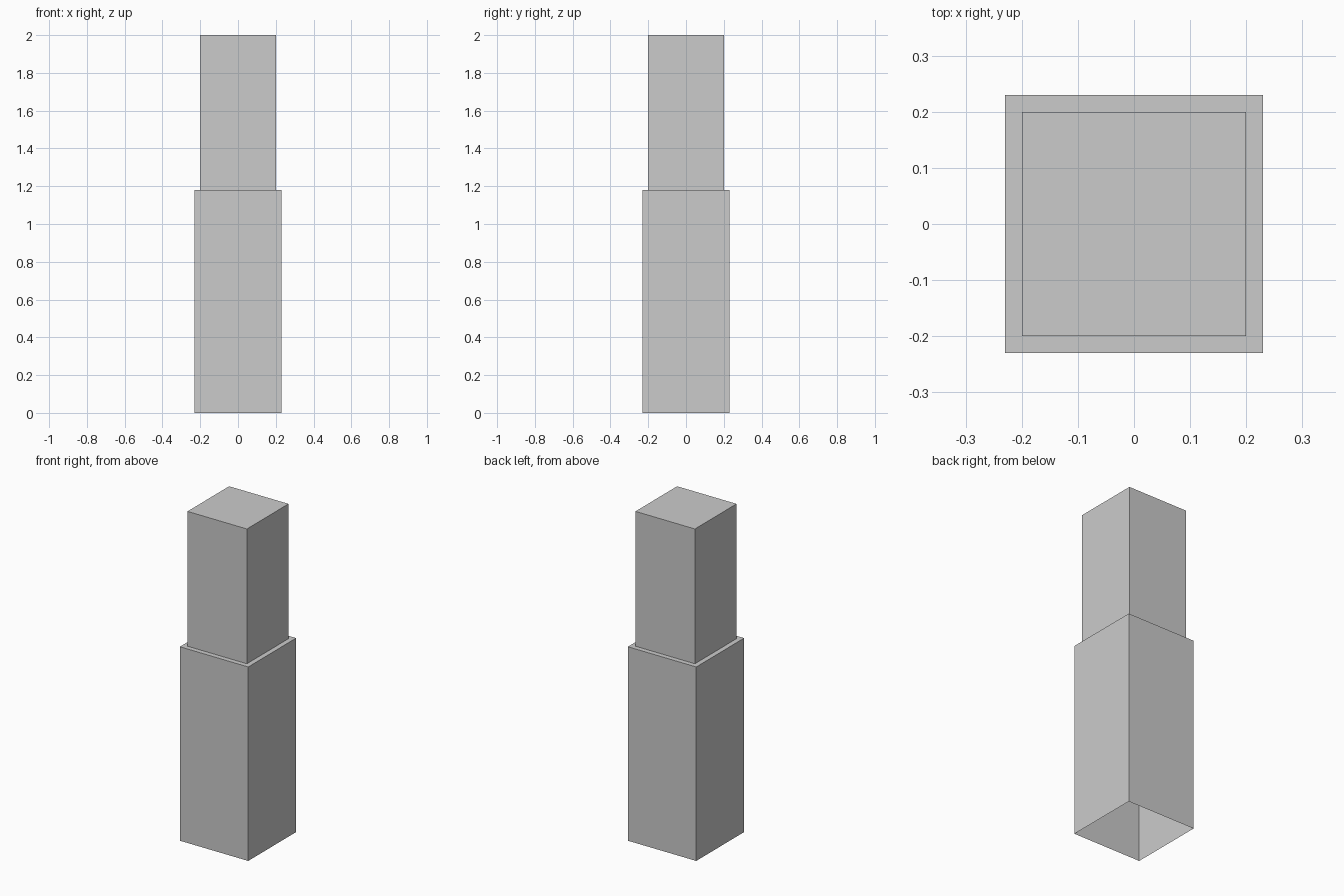
import bpy, bmesh

if "Cube" in bpy.data.objects:
    bpy.data.objects.remove(bpy.data.objects["Cube"])


def square_ring(bm, half, z):
    return [bm.verts.new((sx * half, sy * half, z))
            for sx, sy in ((-1, -1), (1, -1), (1, 1), (-1, 1))]


# Stepped square pillar: one thin shell, open underneath
bm = bmesh.new()
profile = [(0.23, 0.0), (0.23, 1.18), (0.20, 1.18), (0.20, 2.0)]
rings = [square_ring(bm, h, z) for h, z in profile]

# Lower walls, ledge and upper walls
for low, high in zip(rings, rings[1:]):
    for i in range(4):
        j = (i + 1) % 4
        bm.faces.new((low[i], low[j], high[j], high[i]))

# Top cap
bm.faces.new(rings[-1])

mesh = bpy.data.meshes.new("stepped_pillar")
bm.to_mesh(mesh)
bm.free()
pillar = bpy.data.objects.new("stepped_pillar", mesh)
bpy.context.collection.objects.link(pillar)
